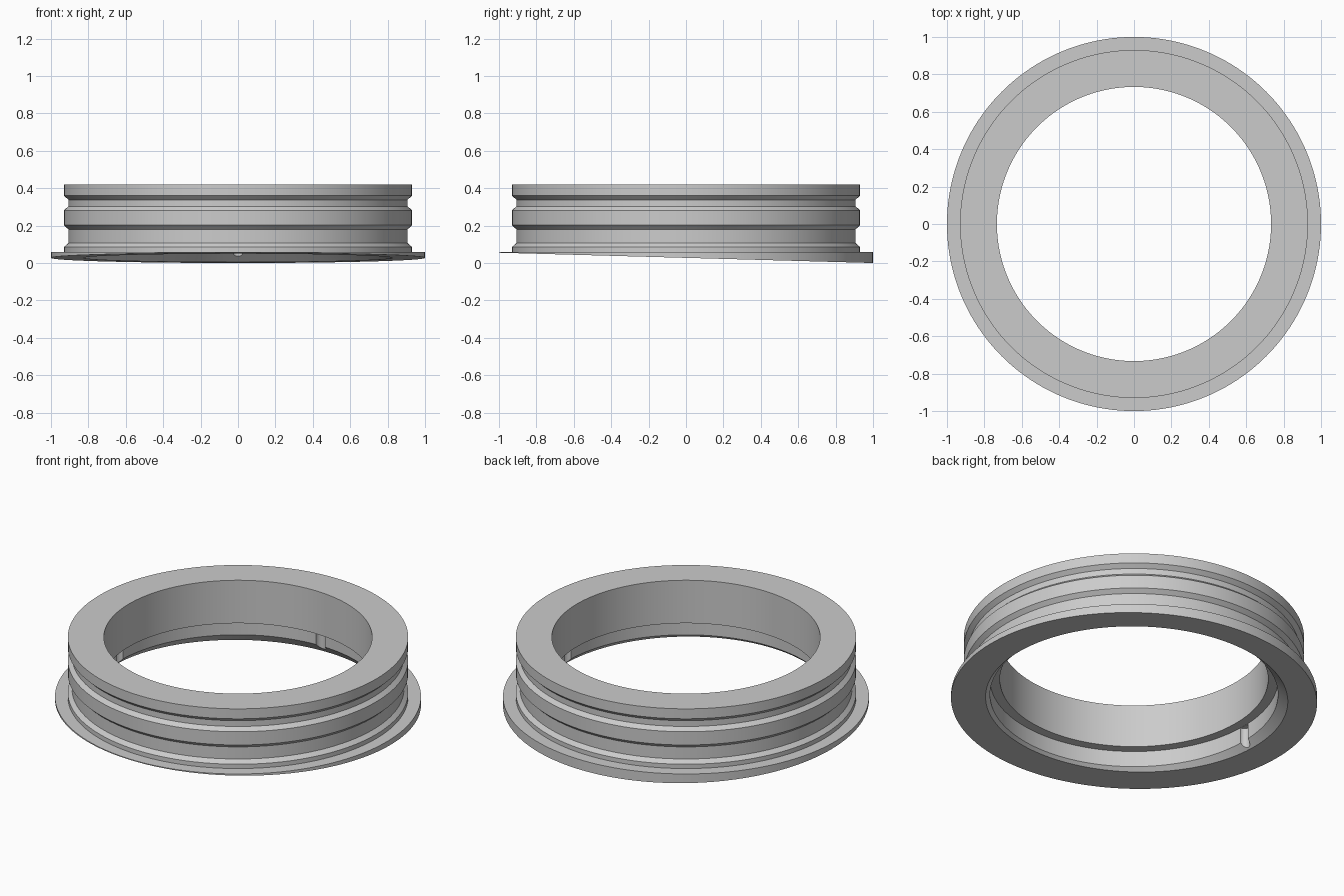
import bpy, bmesh
from math import sin, cos, pi

cube = bpy.data.objects.get("Cube")
if cube:
    bpy.data.objects.remove(cube, do_unlink=True)

SEGMENTS = 160
SLOPE = 0.0275                      # tilt of the wedge-shaped underside
BORE, RECESS, BODY, GROOVE = 0.733, 0.787, 0.93, 0.907
STEP_Z, CHAMFER_Z, TOP = 0.161, 0.066, 0.42

grey = bpy.data.materials.new("plain grey")
grey.use_nodes = True
grey.diffuse_color = (0.6, 0.6, 0.6, 1)
grey.node_tree.nodes["Principled BSDF"].inputs["Base Color"].default_value = (0.6, 0.6, 0.6, 1)

# Section of the ring from flange rim over the top and down the bore
section = [
    (1.0, 0.06), (BODY, 0.06), (BODY, 0.086),
    (GROOVE, 0.107), (GROOVE, 0.18), (BODY, 0.202),
    (BODY, 0.282), (GROOVE, 0.303), (GROOVE, 0.338), (BODY, 0.36),
    (BODY, TOP), (BORE, TOP), (BORE, STEP_Z),
    (RECESS, STEP_Z), (RECESS, CHAMFER_Z),
]


def underside_point(reach, angle):
    """Point on the sloping underside at the given radius."""
    return (reach * cos(angle), reach * sin(angle), SLOPE * (1 - reach * sin(angle)))


# Grooved ring with sloping flange
bm = bmesh.new()
columns = []
for i in range(SEGMENTS):
    a = 2 * pi * i / SEGMENTS
    points = [(r * cos(a), r * sin(a), z) for r, z in section]
    mouth = (RECESS + CHAMFER_Z - SLOPE) / (1 - SLOPE * sin(a))
    points += [underside_point(mouth, a), underside_point(1, a)]
    columns.append([bm.verts.new(p) for p in points])
for i, col in enumerate(columns):
    nxt = columns[(i + 1) % SEGMENTS]
    for j in range(len(col)):
        k = (j + 1) % len(col)
        bm.faces.new((col[j], nxt[j], nxt[k], col[k]))
bmesh.ops.recalc_face_normals(bm, faces=bm.faces)
mesh = bpy.data.meshes.new("grooved_ring")
bm.to_mesh(mesh)
bm.free()
mesh.materials.append(grey)
ring = bpy.data.objects.new("grooved_ring", mesh)
bpy.context.collection.objects.link(ring)

# Round keyways in the recess at both sides and the back
bpy.context.view_layer.objects.active = ring
for angle in (0, pi / 2, pi):
    bpy.ops.mesh.primitive_cylinder_add(
        vertices=32, radius=0.03, depth=0.3,
        location=(RECESS * cos(angle), RECESS * sin(angle), STEP_Z - 0.151))
    cutter = bpy.context.object
    cutter.name = "keyway_cutter"
    cutter.hide_render = True
    cutter.data.materials.append(grey)
    bpy.context.view_layer.objects.active = ring
    cut = ring.modifiers.new("keyway", "BOOLEAN")
    cut.operation = "DIFFERENCE"
    cut.solver = "EXACT"
    cut.object = cutter
    bpy.ops.object.modifier_apply(modifier=cut.name)
    bpy.data.objects.remove(cutter, do_unlink=True)

# Smooth walls with crisp edges
bpy.ops.object.select_all(action="DESELECT")
ring.select_set(True)
bpy.ops.object.shade_smooth_by_angle(angle=pi / 6)
